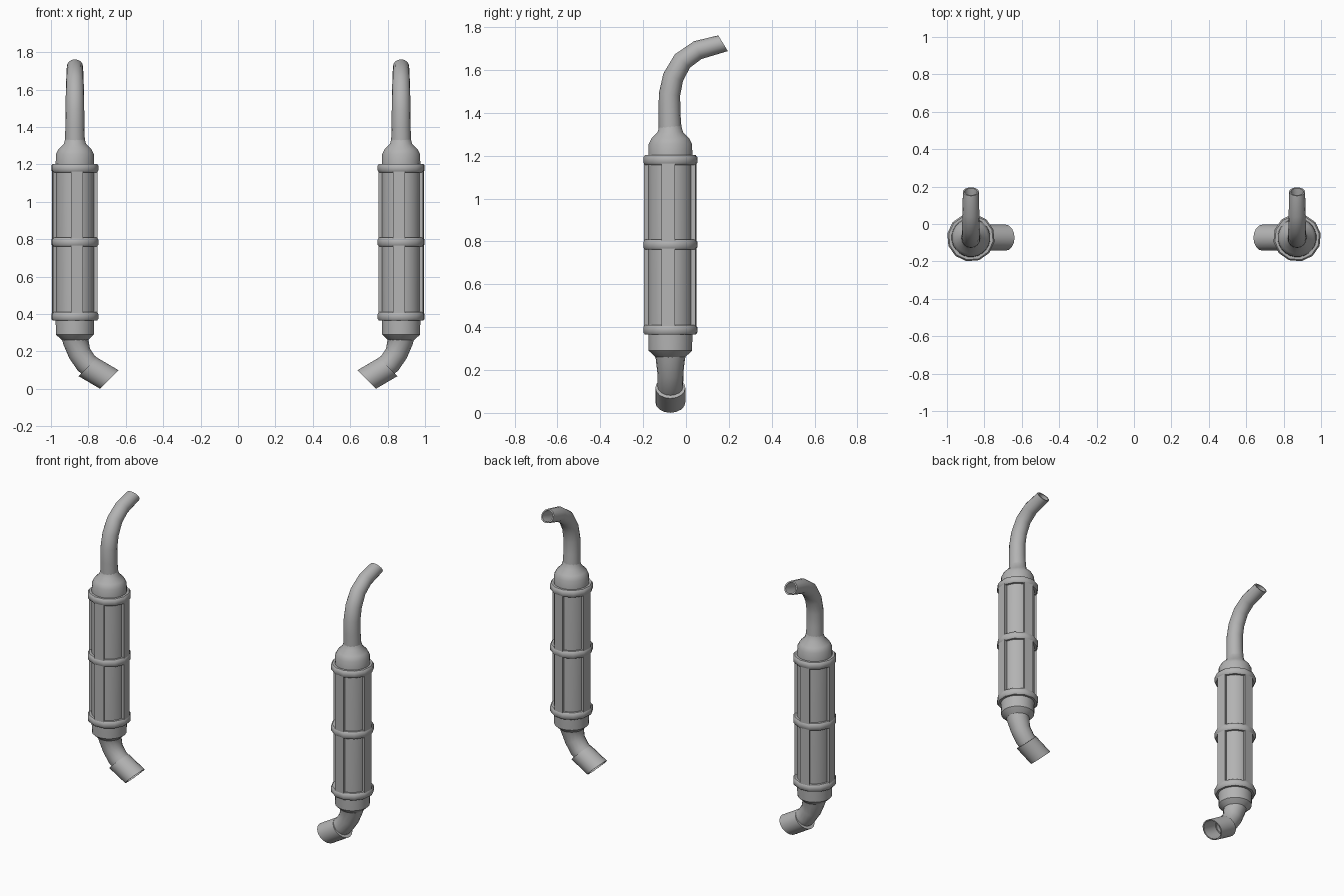
import bpy, bmesh, math
from mathutils import Vector

cube = bpy.data.objects.get("Cube")
if cube:
    bpy.data.objects.remove(cube)

CX, CY = 0.872, -0.073        # axis of one exhaust; the other is mirrored
TURN = math.radians(-5)       # slight twist of the guard

steel = bpy.data.materials.new("grey_steel")
steel.use_nodes = True
GREY = (0.45, 0.45, 0.45, 1)
steel.diffuse_color = GREY
steel.node_tree.nodes["Principled BSDF"].inputs["Base Color"].default_value = GREY


def finish(name, bm, angle=40):
    """Turn a bmesh into a mirrored, shaded object."""
    bmesh.ops.recalc_face_normals(bm, faces=bm.faces)
    mesh = bpy.data.meshes.new(name)
    bm.to_mesh(mesh)
    bm.free()
    mesh.materials.append(steel)
    obj = bpy.data.objects.new(name, mesh)
    bpy.context.collection.objects.link(obj)
    bpy.ops.object.select_all(action="DESELECT")
    obj.select_set(True)
    bpy.context.view_layer.objects.active = obj
    bpy.ops.object.shade_smooth_by_angle(angle=math.radians(angle))
    mirror = obj.modifiers.new("mirror", "MIRROR")
    mirror.use_mirror_merge = False
    return obj


def bridge(bm, rings, wrap=False):
    """Join successive closed rings with quads."""
    pairs = list(zip(rings, rings[1:]))
    if wrap:
        pairs.append((rings[-1], rings[0]))
    for a, b in pairs:
        for i in range(len(a)):
            j = (i + 1) % len(a)
            bm.faces.new((a[i], a[j], b[j], b[i]))


def lathe(name, profile, sides, turn=0.0, wrap=False):
    """Revolve (radius, z) points about the exhaust axis."""
    bm = bmesh.new()
    rings = []
    for r, z in profile:
        angles = [turn + 2 * math.pi * (i + 0.5) / sides for i in range(sides)]
        rings.append([bm.verts.new((CX + r * math.cos(a), CY + r * math.sin(a), z))
                      for a in angles])
    bridge(bm, rings, wrap)
    return finish(name, bm)


def sweep(name, path, radii, side, end_dirs=(None, None), bore=0, wall=0.8, sides=16):
    """Tube along a planar path; the last `bore` rings get an inner wall."""
    bm = bmesh.new()
    pts = [Vector(p) for p in path]
    side = Vector(side)
    frames = []
    for i, p in enumerate(pts):
        t = pts[min(i + 1, len(pts) - 1)] - pts[max(i - 1, 0)]
        if i == 0 and end_dirs[0]:
            t = Vector(end_dirs[0])
        if i == len(pts) - 1 and end_dirs[1]:
            t = Vector(end_dirs[1])
        frames.append((p, side.cross(t.normalized()), radii[i]))
    frames += [(p, n, r * wall) for p, n, r in reversed(frames[len(frames) - bore:])]
    rings = []
    for p, n, r in frames:
        angles = [2 * math.pi * i / sides for i in range(sides)]
        rings.append([bm.verts.new(p + r * (math.cos(a) * n + math.sin(a) * side))
                      for a in angles])
    bridge(bm, rings)
    return finish(name, bm)


# Inner drum with stepped collars and shoulders at both ends
lathe("muffler_body", [(0.06, 0.255), (0.075, 0.265), (0.102, 0.29), (0.104, 0.37),
                       (0.104, 1.2), (0.102, 1.255), (0.088, 1.282), (0.06, 1.31),
                       (0.051, 1.34)], 24)

# Guard hoops
for name, low, high in (("lower_hoop", 0.365, 0.41), ("middle_hoop", 0.762, 0.808),
                        ("upper_hoop", 1.158, 1.203)):
    b = 0.01
    lathe(name, [(0.095, low), (0.12, low), (0.128, low + b),
                 (0.128, high - b), (0.12, high), (0.095, high)], 12, TURN, True)

# Four flat vertical guard bars, each one side of the twelve-sided guard
bm = bmesh.new()
for k in range(4):
    corners = []
    for r, sgn in ((0.09, -1), (0.124, -1), (0.124, 1), (0.09, 1)):
        a = TURN + k * math.pi / 2 + sgn * math.pi / 12
        corners.append((CX + r * math.cos(a), CY + r * math.sin(a)))
    low, high = ([bm.verts.new((x, y, z)) for x, y in corners] for z in (0.38, 1.19))
    bridge(bm, [low, high])
    bm.faces.new(low)
    bm.faces.new(high)
finish("guard_bars", bm, 20)

# Tall outlet pipe curving backwards, open at the tip
outlet = [(-0.073, 1.3), (-0.077, 1.4), (-0.077, 1.486), (-0.06, 1.566),
          (-0.017, 1.642), (0.055, 1.693), (0.173, 1.725)]
sweep("outlet_pipe", [(CX, y, z) for y, z in outlet],
      [0.054, 0.051, 0.05, 0.049, 0.047, 0.045, 0.043],
      (1, 0, 0), ((0, 0, 1), (0, 0.85, 0.52)), bore=4)

# Inlet elbow bending towards the centre
elbow = [(0.87, 0.285), (0.866, 0.25), (0.847, 0.19), (0.812, 0.138), (0.775, 0.108)]
sweep("inlet_elbow", [(x, CY, z) for x, z in elbow],
      [0.078, 0.068, 0.061, 0.06, 0.06], (0, 1, 0), ((0, 0, -1), None), bore=2, wall=0.88)

# Slanted inlet sleeve, open at the mouth
slant = (-0.7, 0, -0.7)
sweep("inlet_sleeve", [(0.802, CY, 0.117), (0.802, CY, 0.117), (0.688, CY, 0.05)],
      [0.05, 0.07, 0.07], (0, 1, 0), (slant, slant), bore=1, wall=0.88)
sleeve = bpy.data.objects["inlet_sleeve"]

# Straighten the sleeve's rear rim onto the same slant and add its inner wall
bm = bmesh.new()
n, side = Vector((-0.707, 0, 0.707)), Vector((0, 1, 0))
rings = []
for centre, r in (((0.802, CY, 0.117), 0.05), ((0.802, CY, 0.117), 0.07),
                  ((0.688, CY, 0.05), 0.07), ((0.688, CY, 0.05), 0.062),
                  ((0.79, CY, 0.11), 0.062)):
    rings.append([bm.verts.new(Vector(centre) + r * (math.cos(a) * n + math.sin(a) * side))
                  for a in (2 * math.pi * i / 16 for i in range(16))])
bridge(bm, rings)
bmesh.ops.recalc_face_normals(bm, faces=bm.faces)
bm.to_mesh(sleeve.data)
bm.free()
bpy.context.view_layer.objects.active = sleeve
bpy.ops.object.select_all(action="DESELECT")
sleeve.select_set(True)
bpy.ops.object.shade_smooth_by_angle(angle=math.radians(40))
